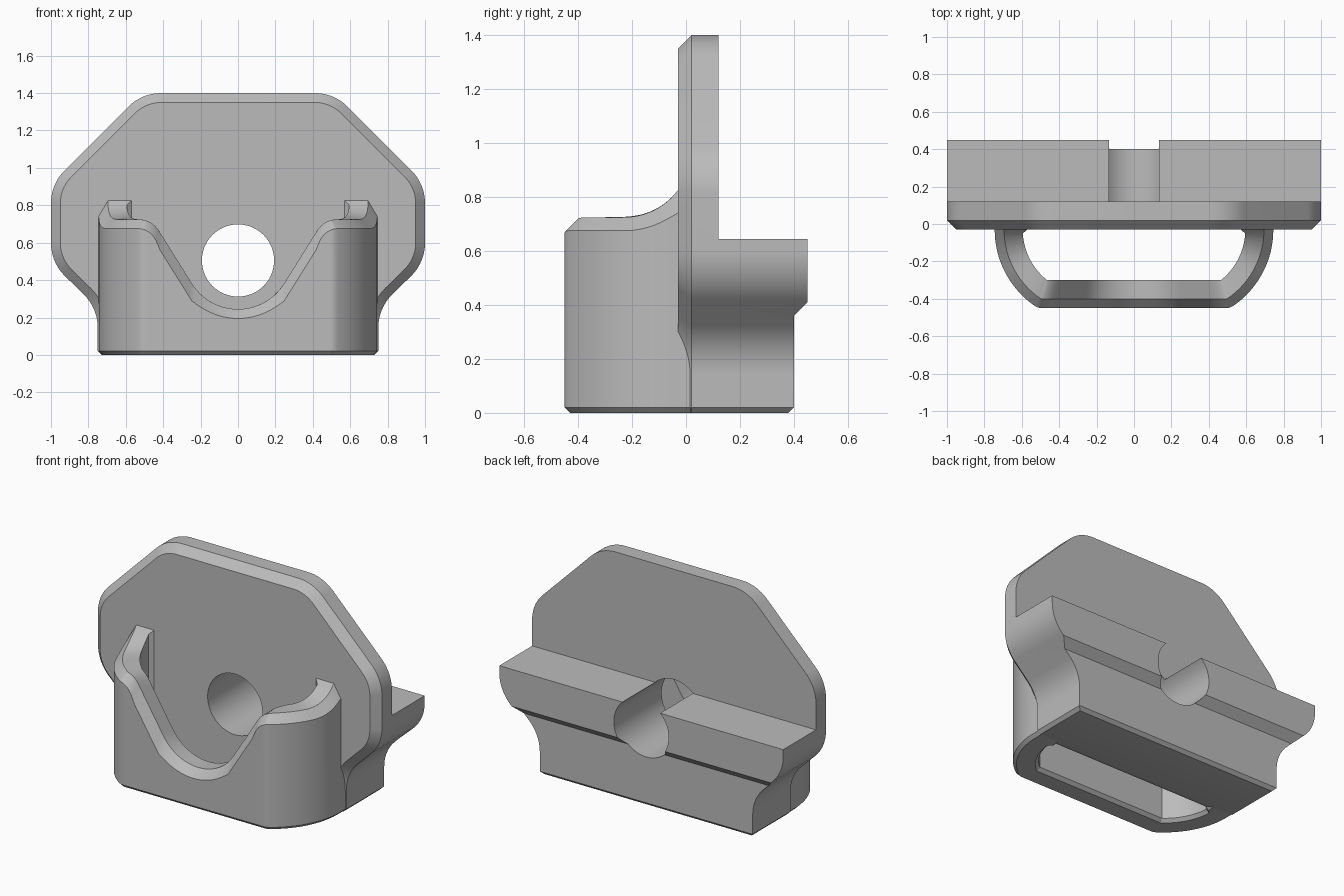
import bpy, bmesh, math

if "Cube" in bpy.data.objects:
    bpy.data.objects.remove(bpy.data.objects["Cube"])

grey = bpy.data.materials.new("plain_grey")
grey.use_nodes = True
COLOUR = (0.5, 0.5, 0.5, 1)
grey.diffuse_color = COLOUR
grey.node_tree.nodes["Principled BSDF"].inputs["Base Color"].default_value = COLOUR


def loft(name, loops, ring=False):
    """Bridge equal-length loops of points; cap the ends, or close them into a tube."""
    bm = bmesh.new()
    rows = [[bm.verts.new(p) for p in loop] for loop in loops]
    n = len(rows[0])
    for a, b in zip(rows, rows[1:]):
        for i in range(n):
            j = (i + 1) % n
            bm.faces.new((a[i], a[j], b[j], b[i]))
    bm.faces.new(rows[0])
    bm.faces.new(rows[-1])
    bmesh.ops.recalc_face_normals(bm, faces=bm.faces)
    mesh = bpy.data.meshes.new(name)
    bm.to_mesh(mesh)
    bm.free()
    mesh.materials.append(grey)
    obj = bpy.data.objects.new(name, mesh)
    bpy.context.collection.objects.link(obj)
    return obj


def activate(obj):
    bpy.ops.object.select_all(action='DESELECT')
    obj.select_set(True)
    bpy.context.view_layer.objects.active = obj


def cut(obj, cutter, operation):
    cutter.hide_render = True
    mod = obj.modifiers.new(operation.lower(), 'BOOLEAN')
    mod.operation, mod.object, mod.solver = operation, cutter, 'EXACT'
    activate(obj)
    bpy.ops.object.modifier_apply(modifier=mod.name)
    bpy.data.objects.remove(cutter)


def smooth(obj):
    activate(obj)
    bpy.ops.object.shade_smooth_by_angle(angle=math.radians(25))


def arc(cx, cy, r, start, end, n=14):
    angles = [math.radians(start + (end - start) * i / n) for i in range(n + 1)]
    return [(cx + r * math.cos(a), cy + r * math.sin(a)) for a in angles]


# Body: backplate outline, inset by d for the front bevel
def outline(d, y):
    half = [(0.73 - d, d * 0.4), (0.75 - d, 0.02 + d * 0.4)]
    half += arc(1.0, 0.145, 0.25 + d, 180, 135)
    half += arc(0.75, 0.6, 0.25 - d, -45, 0)
    half += arc(0.75, 0.81, 0.25 - d, 0, 45)
    half += arc(0.41, 1.15, 0.25 - d, 45, 90)
    full = half + [(-x, z) for x, z in reversed(half)]
    return [(x, y, z) for x, z in full]


body = loft("backplate_and_ledge", [outline(0.05, -0.03), outline(0, 0.02), outline(0, 0.5)])

# Side profile trims the thin plate, the ledge and the base
side = [(-0.1, -0.1), (0.28, -0.1), (0.4, 0.02), (0.4, 0.36), (0.45, 0.41),
        (0.45, 0.645), (0.12, 0.645), (0.12, 1.5), (-0.1, 1.5)]
trim = loft("side_trim", [[(x, y, z) for y, z in side] for x in (-1.2, 1.2)])
cut(body, trim, 'INTERSECT')

# Round hole from front to back
circle = arc(0, 0.505, 0.193, 0, 360, 72)[:-1]
hole = loft("hole_cutter", [[(x, y, z) for x, z in circle] for y in (-0.3, 0.8)])
cut(body, hole, 'DIFFERENCE')
smooth(body)

# Front wall: height of the rim, with a U-shaped dip and a sweep up to the plate
TOP, DIP, R_DIP, R_LIP = 0.725, 0.245, 0.29, 0.13
ANGLE = math.radians(58)
DIP_X = R_DIP * math.sin(ANGLE)
DIP_Z = DIP + R_DIP * (1 - math.cos(ANGLE))
CORNER = DIP_X + (TOP - DIP_Z) / math.tan(ANGLE)
LIP_END = CORNER + R_LIP * math.tan(ANGLE / 2)
LIP_START = LIP_END - R_LIP * math.sin(ANGLE)


def rim(x, y):
    x, y = abs(x), min(y, -0.03)
    if x < DIP_X:
        return DIP + R_DIP - math.sqrt(R_DIP ** 2 - x ** 2)
    if x < LIP_START:
        return DIP_Z + (x - DIP_X) * math.tan(ANGLE)
    if x < LIP_END:
        return TOP - R_LIP + math.sqrt(R_LIP ** 2 - (LIP_END - x) ** 2)
    if y > -0.23:
        return TOP + 0.25 - math.sqrt(0.25 ** 2 - (y + 0.23) ** 2)
    return TOP


def bevel_foot(x, y):
    """Height of the lower edge of the rim bevel, measured square to the slope."""
    e, y = 0.001, min(y, -0.032)
    sx = (rim(x + e, y) - rim(x - e, y)) / (2 * e)
    sy = (rim(x, y + e) - rim(x, y - e)) / (2 * e)
    return rim(x, y) - 0.05 * math.sqrt(1 + sx * sx + sy * sy)


def wall_path(d):
    """Plan curve of the wall, moved inward by d."""
    big, small = 0.495 - d, max(0.07 - d, 0.0)
    turn = math.asin((0.42 - d - small) / (big - small))
    cx = 0.25 + (big - small) * math.cos(turn)
    cy = -0.03 - (big - small) * math.sin(turn)
    deg = math.degrees(turn)
    end_x = 0.25 + big - (0.025 if d > 0.1 else 0)
    half = [(cx * i / 40, -0.45 + d) for i in range(1, 40)]
    half += arc(cx, cy, small, -90, -deg, 6)
    half += arc(0.25, -0.03, big, -deg, -3.4, 24)[1:]
    half += [(end_x, -0.03), (end_x, 0.03)]
    return [(-x, y) for x, y in reversed(half)] + [(0, -0.45 + d)] + half


def level(z):
    return lambda x, y: z


section = [(0, level(0.02)), (0.02, level(0)), (0.13, level(0)), (0.15, level(0.02)),
           (0.15, rim), (0.05, rim), (0, bevel_foot)]
strips = [[(x, y, height(x, y)) for x, y in wall_path(d)] for d, height in section]
wall = loft("front_pocket_wall", list(zip(*strips)))
smooth(wall)
